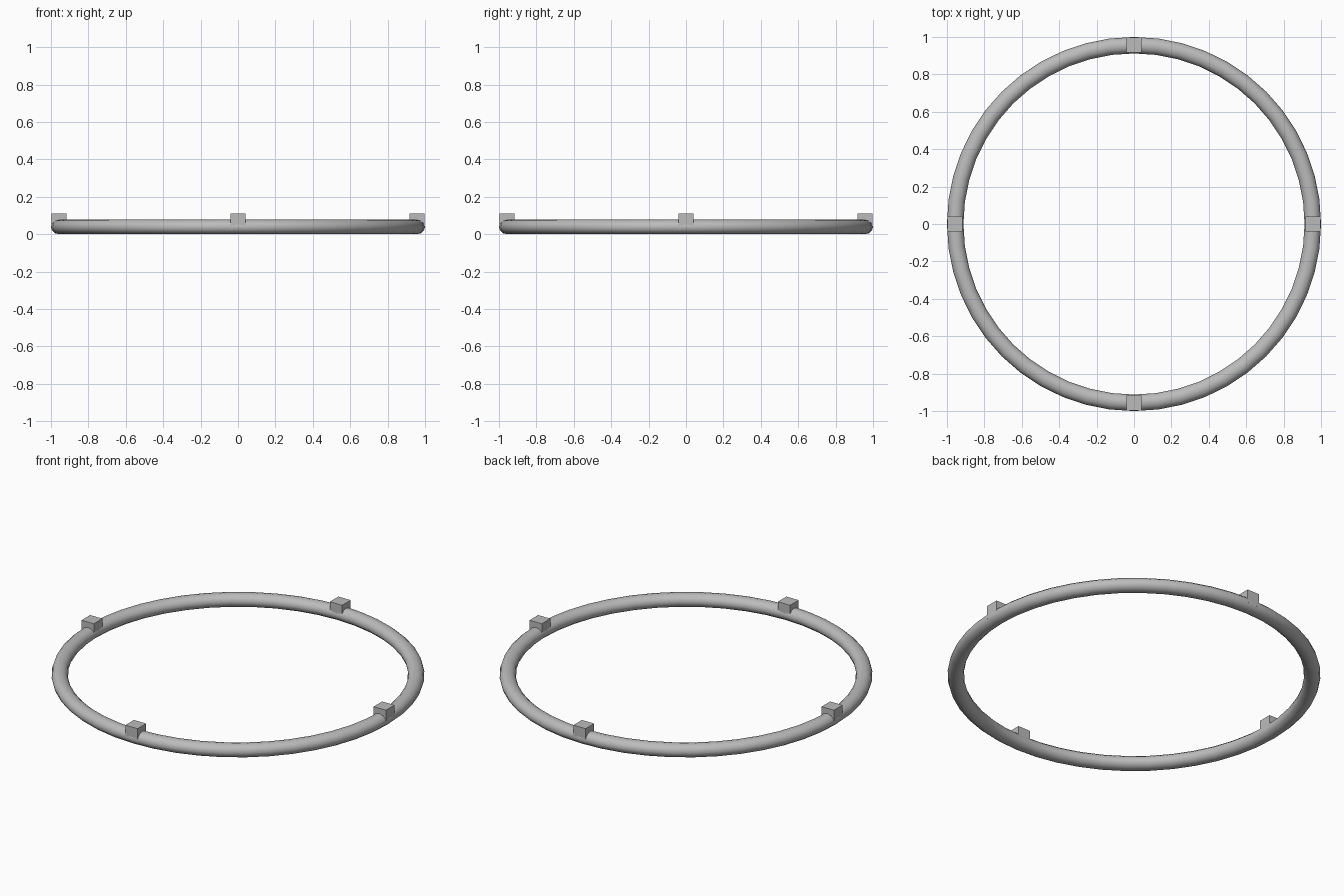
import bpy
from math import cos, sin, pi

cube = bpy.data.objects.get("Cube")
if cube:
    bpy.data.objects.remove(cube, do_unlink=True)

RING = 0.956          # centre-line radius
HALF_W, HALF_H = 0.044, 0.039


def material(name, color):
    m = bpy.data.materials.new(name)
    m.use_nodes = True
    m.diffuse_color = color
    m.node_tree.nodes["Principled BSDF"].inputs["Base Color"].default_value = color
    return m


grey = material("light_grey", (0.5, 0.5, 0.5, 1))

# Ring tube, slightly flattened
bpy.ops.mesh.primitive_torus_add(major_radius=RING, minor_radius=HALF_W,
                                 major_segments=48, minor_segments=12,
                                 location=(0, 0, HALF_H))
ring = bpy.context.object
ring.name = "ring"
ring.scale.z = HALF_H / HALF_W
bpy.ops.object.transform_apply(location=False, rotation=False, scale=True)
bpy.ops.object.shade_smooth_by_angle(angle=pi / 3)
ring.data.materials.append(grey)

# Four small blocks set into the top of the ring
for i, side in enumerate(("left", "back", "right", "front")):
    a = i * pi / 2
    bpy.ops.mesh.primitive_cube_add(size=0.08,
                                    location=(RING * cos(a), RING * sin(a), 0.07))
    block = bpy.context.object
    block.name = side + "_block"
    block.data.materials.append(grey)
